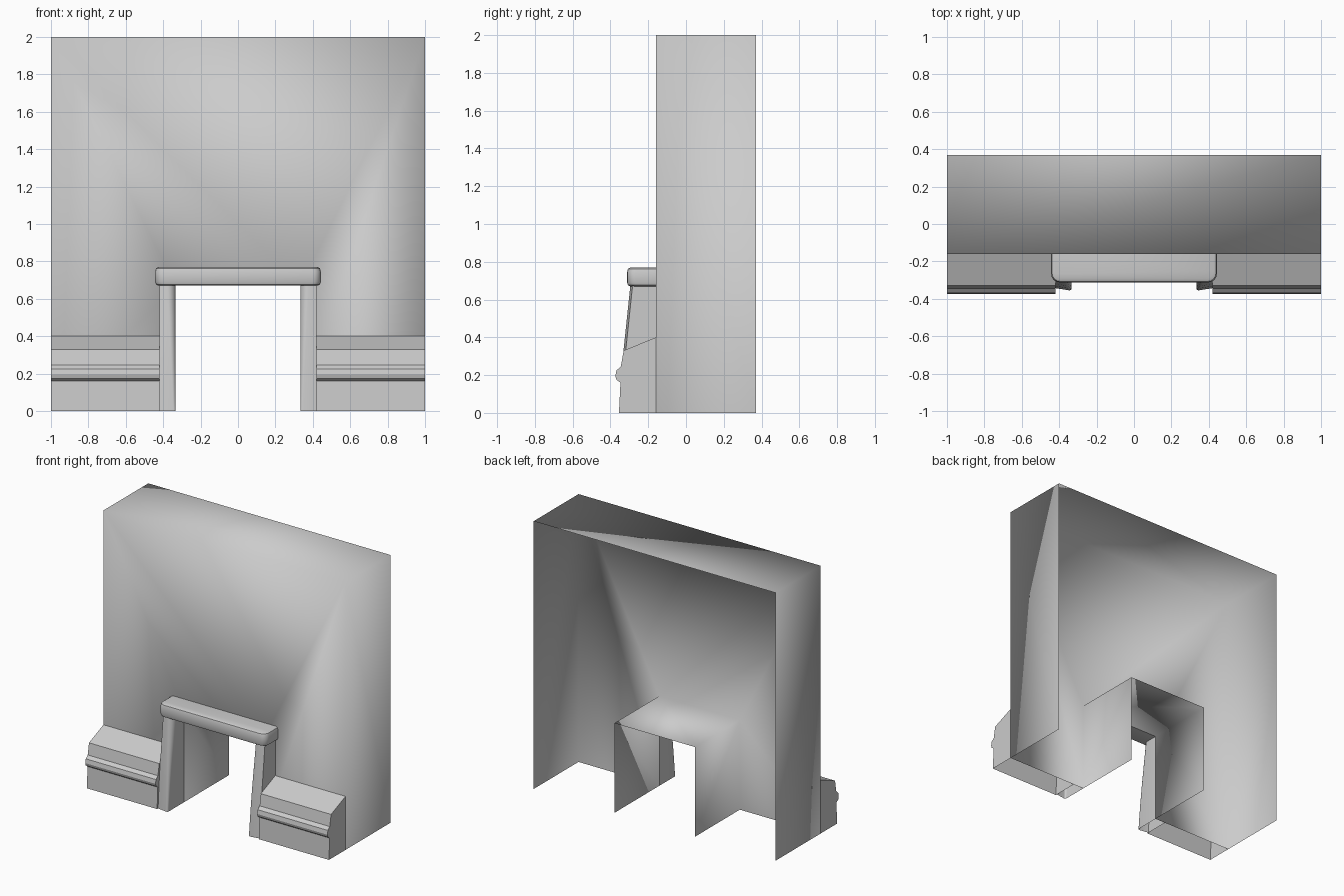
import bpy, bmesh, math

if "Cube" in bpy.data.objects:
    bpy.data.objects.remove(bpy.data.objects["Cube"])

FRONT, BACK = -0.16, 0.37      # wall front and rear planes
DOOR_X, DOOR_Z = 0.333, 0.67   # doorway half width and height


def make_object(name, bm, angle=None, mirror=False):
    bmesh.ops.recalc_face_normals(bm, faces=bm.faces)
    mesh = bpy.data.meshes.new(name)
    bm.to_mesh(mesh)
    bm.free()
    ob = bpy.data.objects.new(name, mesh)
    bpy.context.collection.objects.link(ob)
    bpy.ops.object.select_all(action='DESELECT')
    ob.select_set(True)
    bpy.context.view_layer.objects.active = ob
    if angle is None:
        bpy.ops.object.shade_smooth()
    else:
        bpy.ops.object.shade_smooth_by_angle(angle=math.radians(angle))
    if mirror:
        ob.modifiers.new("mirror", 'MIRROR').use_mirror_merge = False
    return ob


def loft(rings, caps=()):
    """Skin open rows of points; caps lists the rows to close with a face."""
    bm = bmesh.new()
    rows = [[bm.verts.new(p) for p in ring] for ring in rings]
    for a, b in zip(rows, rows[1:]):
        for i in range(len(a) - 1):
            bm.faces.new((a[i], a[i + 1], b[i + 1], b[i]))
    for i in caps:
        bm.faces.new(rows[i])
    return bm


# Wall: open-backed shell with a doorway tunnel, smooth over its corners
outline = [(-1, 0), (-1, 2), (1, 2), (1, 0), (DOOR_X, 0), (DOOR_X, DOOR_Z),
           (-DOOR_X, DOOR_Z), (-DOOR_X, 0)]
bm = bmesh.new()
front = [bm.verts.new((x, FRONT, z)) for x, z in outline]
back = [bm.verts.new((x, BACK, z)) for x, z in outline]
for quad in ((0, 1, 6, 7), (1, 2, 5, 6), (2, 3, 4, 5)):
    bm.faces.new([front[i] for i in quad])
for i in range(8):
    j = (i + 1) % 8
    if outline[i][1] or outline[j][1]:
        bm.faces.new((front[i], front[j], back[j], back[i]))
make_object("wall", bm)

# Skirting: sloped ledge with a raised moulding, either side of the door
profile = [(FRONT, 0), (-0.355, 0), (-0.347, 0.16), (-0.368, 0.175), (-0.374, 0.195),
           (-0.368, 0.225), (-0.345, 0.245), (-0.33, 0.33), (FRONT, 0.40)]
bm = loft([[(x, y, z) for y, z in profile] for x in (0.42, 1.0)], caps=(0, 1))
# the underside and rear stay open
bmesh.ops.delete(bm, geom=[f for f in bm.faces if all(v.co.z < 0.01 for v in f.verts)],
                 context='FACES')
make_object("skirting", bm, 28, mirror=True)

# Door jamb: leaning post whose inner front corner is rounded more at the top
rings = []
for z, yf, r in ((0, -0.355, 0.012), (0.17, -0.344, 0.02), (0.33, -0.331, 0.028),
                 (0.5, -0.313, 0.036), (DOOR_Z + 0.02, -0.293, 0.045)):
    ring = [(DOOR_X, FRONT, z)]
    for k in range(5):
        a = k * math.pi / 8
        ring.append((DOOR_X + r * (1 - math.cos(a)), yf + r * (1 - math.sin(a)), z))
    rings.append(ring + [(0.42, yf + 0.012, z), (0.42, FRONT, z)])
make_object("door_jamb", loft(rings), 40, mirror=True)

# Lintel: slab with rounded front corners and softened edges
rings = []
for z, inset in ((DOOR_Z, 0.016), (0.676, 0.005), (0.69, 0), (0.745, 0),
                 (0.763, 0.005), (0.77, 0.018)):
    hx, yf, r = 0.443 - inset, -0.312 + inset, 0.045
    arc = [(hx - r + r * math.cos(k * math.pi / 8), yf + r - r * math.sin(k * math.pi / 8), z)
           for k in range(5)]
    half = [(hx, FRONT, z)] + arc
    rings.append(half + [(-x, y, z) for x, y, z in reversed(half)])
make_object("lintel", loft(rings, caps=(0, -1)), 40)
